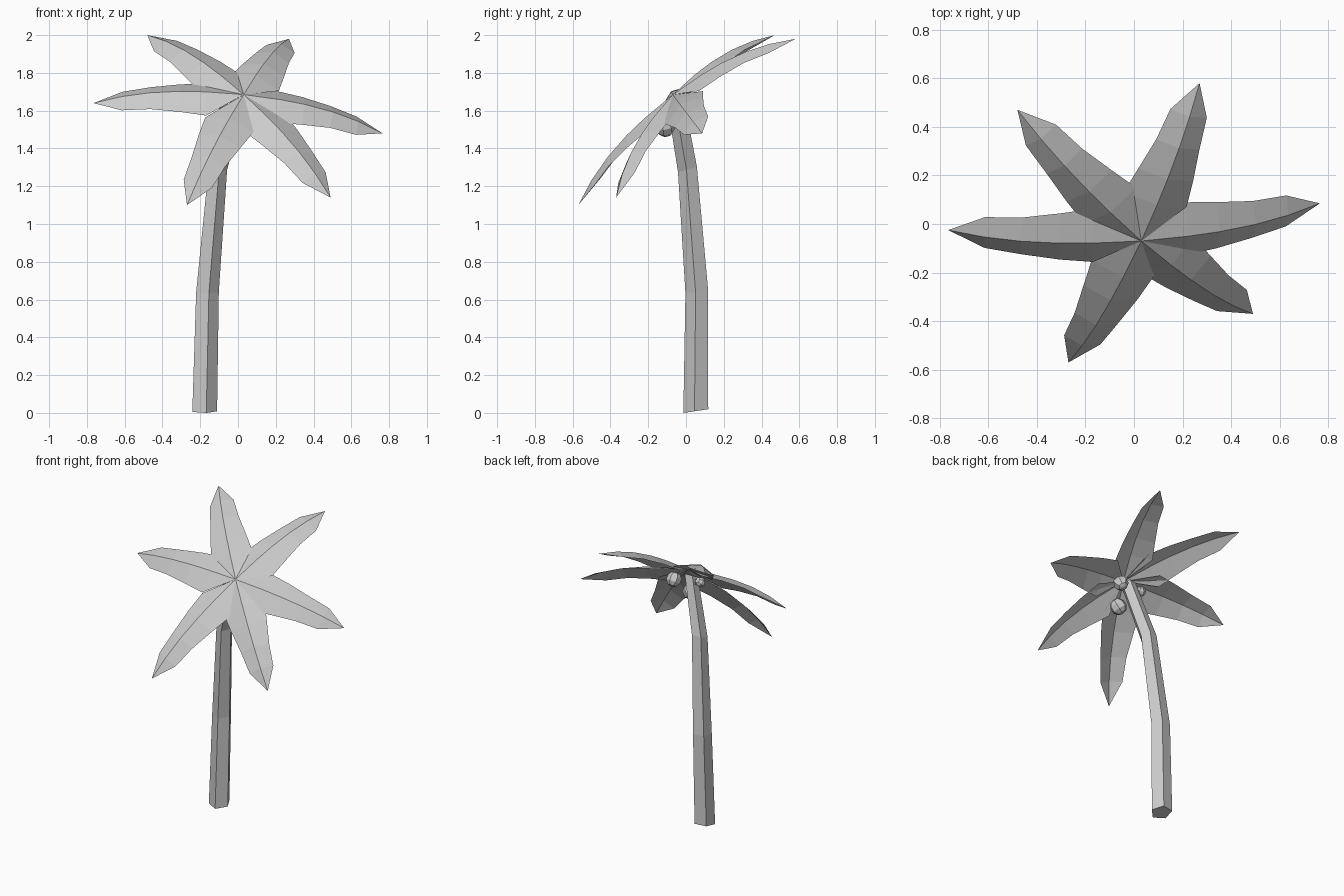
import bpy, bmesh
from math import cos, sin, tau
from mathutils import Vector

cube = bpy.data.objects.get("Cube")
if cube:
    bpy.data.objects.remove(cube)

grey = bpy.data.materials.new("plain_grey")
grey.use_nodes = True
grey.diffuse_color = (0.6, 0.6, 0.6, 1)
grey.node_tree.nodes["Principled BSDF"].inputs["Base Color"].default_value = (0.6, 0.6, 0.6, 1)


def finish(name, bm):
    mesh = bpy.data.meshes.new(name)
    bm.to_mesh(mesh)
    bm.free()
    mesh.materials.append(grey)
    obj = bpy.data.objects.new(name, mesh)
    bpy.context.collection.objects.link(obj)
    return obj


# Bent five-sided trunk, leaning into the crown
def build_trunk(path, sides=5):
    bm = bmesh.new()
    rings = []
    for x, y, z, radius, tilt in path:
        ring = []
        for i in range(sides):
            a = tau * i / sides - 1.4
            dx, dy = radius * cos(a), radius * sin(a)
            ring.append(bm.verts.new((x + dx, y + dy, z + tilt * dy)))
        rings.append(ring)
    for low, high in zip(rings, rings[1:]):
        for i in range(sides):
            j = (i + 1) % sides
            bm.faces.new((low[i], low[j], high[j], high[i]))
    bm.faces.new(rings[0][::-1])
    bm.faces.new(rings[-1])
    finish("trunk", bm)


build_trunk([(-0.18, 0.055, 0.01, 0.07, 0.15),
             (-0.165, 0.06, 0.64, 0.064, 0.1),
             (-0.11, 0.01, 1.29, 0.053, 0.3),
             (0, -0.055, 1.66, 0.045, 0.5)])


# Folded, drooping fronds around a crown that tips towards the front
CROWN = Vector((0.03, -0.07, 1.685))
NORMAL = Vector((0.1, -0.77, 1)).normalized()
WIDTHS = [(0.25, 0.138), (0.42, 0.12), (0.62, 0.095), (0.81, 0.08)]


def build_frond(name, tip):
    bm = bmesh.new()
    reach = Vector(tip) - CROWN
    side = NORMAL.cross(reach).normalized()
    up = reach.cross(side).normalized()
    rows = []
    for t, width in WIDTHS:
        ridge = CROWN + reach * t + up * 0.15 * (t - t ** 2.5)
        fold = up * width * 0.38
        rows.append([bm.verts.new(p) for p in
                     (ridge + side * width - fold, ridge, ridge - side * width - fold)])
    root, end = bm.verts.new(CROWN), bm.verts.new(tip)
    for k in range(2):
        bm.faces.new((root, rows[0][k + 1], rows[0][k]))
        bm.faces.new((end, rows[-1][k], rows[-1][k + 1]))
        for a, b in zip(rows, rows[1:]):
            bm.faces.new((a[k], a[k + 1], b[k + 1], b[k]))
    bmesh.ops.recalc_face_normals(bm, faces=bm.faces)
    if sum((f.normal.dot(NORMAL) for f in bm.faces)) < 0:
        bmesh.ops.reverse_faces(bm, faces=bm.faces)
    finish(name, bm)


tips = {
    "frond_back_right": (-0.48, 0.47, 2),
    "frond_back_left": (0.27, 0.58, 1.98),
    "frond_left": (0.765, 0.085, 1.48),
    "frond_front_left": (0.49, -0.37, 1.14),
    "frond_front_right": (-0.27, -0.57, 1.1),
    "frond_right": (-0.765, -0.025, 1.64),
}
for name, tip in tips.items():
    build_frond(name, tip)


# Faceted nuts tucked under the crown
nuts = [((0.1, -0.01, 1.62), 0.05), ((0.037, -0.11, 1.515), 0.055), ((-0.085, -0.035, 1.64), 0.034)]
for i, (spot, radius) in enumerate(nuts):
    bm = bmesh.new()
    bmesh.ops.create_uvsphere(bm, u_segments=7, v_segments=5, radius=radius)
    nut = finish("nut_%d" % (i + 1), bm)
    nut.location = spot
    nut.rotation_euler = (0.6, 0.3 * i, i)
